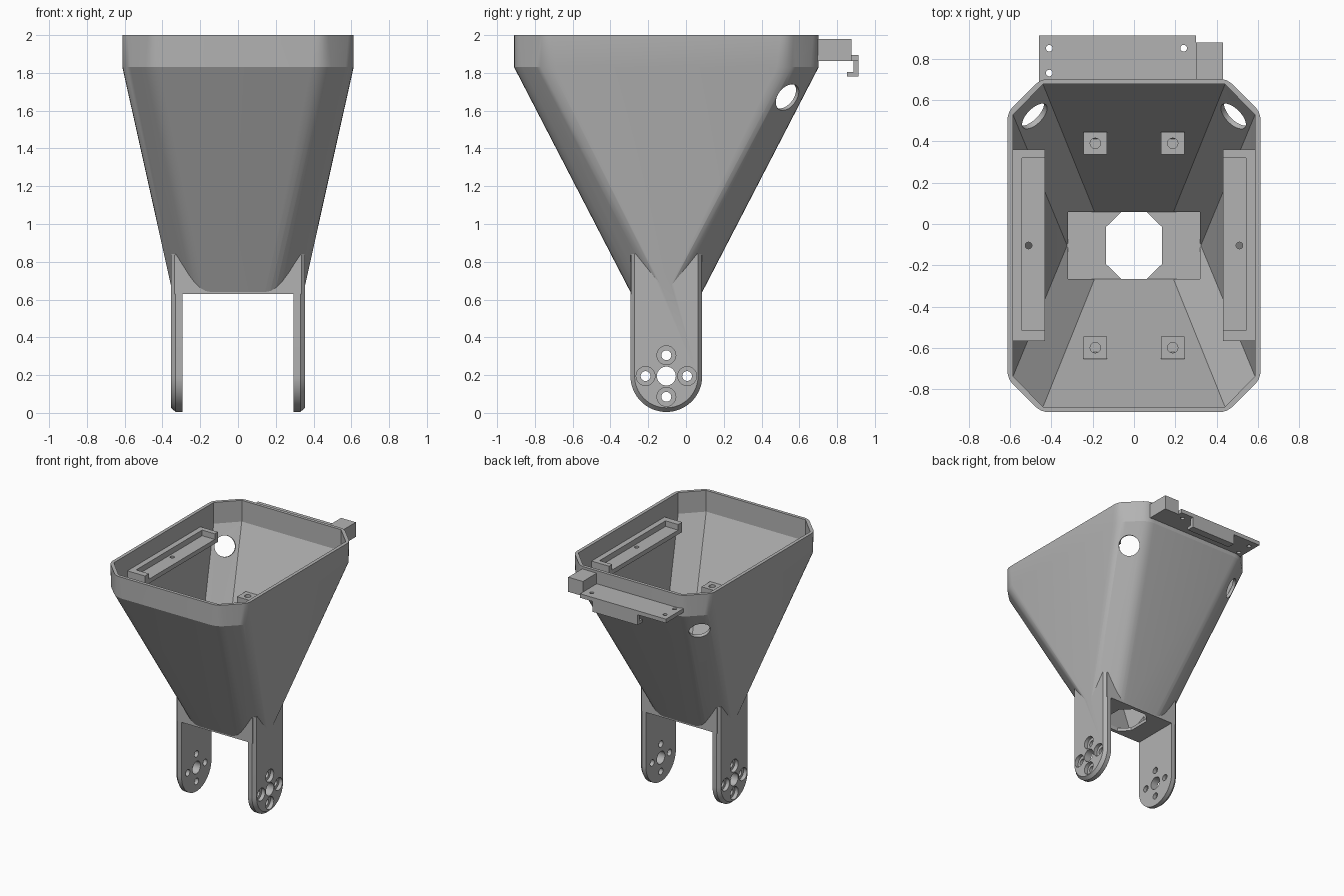
import bpy, bmesh, math
from mathutils import Vector

if "Cube" in bpy.data.objects:
    bpy.data.objects.remove(bpy.data.objects["Cube"])

GREY = (0.45, 0.45, 0.45, 1)
mat = bpy.data.materials.new("light grey")
mat.use_nodes = True
mat.diffuse_color = GREY
mat.node_tree.nodes["Principled BSDF"].inputs["Base Color"].default_value = GREY

CY = -0.104      # hopper centre in y
FLOOR, BEND, TOP = 0.63, 1.83, 2.0
LEG_HALF = 0.19


def solid(name, rings):
    """Closed solid lofted through rings of equal point count."""
    bm = bmesh.new()
    loops = [[bm.verts.new(p) for p in ring] for ring in rings]
    n = len(loops[0])
    for a, b in zip(loops, loops[1:]):
        for i in range(n):
            j = (i + 1) % n
            bm.faces.new((a[i], a[j], b[j], b[i]))
    bm.faces.new(loops[0][::-1])
    bm.faces.new(loops[-1])
    bmesh.ops.recalc_face_normals(bm, faces=bm.faces)
    mesh = bpy.data.meshes.new(name)
    bm.to_mesh(mesh)
    bm.free()
    mesh.materials.append(mat)
    ob = bpy.data.objects.new(name, mesh)
    bpy.context.collection.objects.link(ob)
    return ob


def box(name, x, y, z):
    corners = [(x[0], y[0]), (x[1], y[0]), (x[1], y[1]), (x[0], y[1])]
    return solid(name, [[(a, b, h) for a, b in corners] for h in z])


def side_prism(name, profile, x0, x1):
    """Extrude a (y, z) profile along x."""
    return solid(name, [[(x, y, z) for y, z in profile] for x in (x0, x1)])


def rod(centre, axis, radius, length, sides=32):
    axis = Vector(axis).normalized()
    u = axis.orthogonal().normalized()
    v = axis.cross(u)
    angles = [2 * math.pi * i / sides for i in range(sides)]
    return solid("cutter", [[Vector(centre) + axis * d + radius * (u * math.cos(t) + v * math.sin(t))
                             for t in angles] for d in (-length / 2, length / 2)])


def combine(target, other, operation="DIFFERENCE"):
    mod = target.modifiers.new("join", "BOOLEAN")
    mod.operation, mod.solver, mod.object = operation, "EXACT", other
    bpy.context.view_layer.objects.active = target
    bpy.ops.object.modifier_apply(modifier=mod.name)
    bpy.data.objects.remove(other)


def octagon(hx, hy, fx, fy, z, radius=0, steps=4):
    """Half sizes hx, hy; flats reach fx and fy; corners optionally rounded."""
    quarter = [(hx, fy), (fx, hy)]
    pts = quarter + [(-x, y) for x, y in quarter[::-1]]
    pts += [(-x, -y) for x, y in pts]
    pts = [Vector((x, y + CY, z)) for x, y in pts]
    if not radius:
        return pts
    ring = []
    for i, p in enumerate(pts):
        ends = []
        for q in (pts[i - 1], pts[(i + 1) % len(pts)]):
            d = q - p
            ends.append(p + d.normalized() * min(radius, 0.4 * d.length))
        for k in range(steps + 1):
            t = k / steps
            ring.append(ends[0] * (1 - t) ** 2 + p * 2 * t * (1 - t) + ends[1] * t * t)
    return ring


# Hopper shell: tapered body, base block and two legs joined together
hopper = solid("hopper", [octagon(0.345, 0.185, 0.2, 0.005, FLOOR, 0.06),
                          octagon(0.612, 0.806, 0.45, 0.645, BEND, 0.06),
                          octagon(0.612, 0.806, 0.45, 0.645, TOP, 0.04)])
combine(hopper, box("base", (-0.335, 0.335), (CY - LEG_HALF, CY + LEG_HALF), (FLOOR, 0.835)), "UNION")


def leg_outline(x, inset):
    r = LEG_HALF - inset
    arc = [(CY + r * math.cos(t), LEG_HALF + 0.005 + r * math.sin(t))
           for t in [math.pi * (1 + i / 32) for i in range(33)]]
    return [(x, y, z) for y, z in arc + [(CY + r, 0.84), (CY - r, 0.84)]]


for s in (-1, 1):
    leg = solid("leg", [leg_outline(s * 0.295, 0), leg_outline(s * 0.33, 0), leg_outline(s * 0.355, 0.022)])
    combine(hopper, leg, "UNION")

# Hollow interior, floor pocket and floor opening
combine(hopper, solid("cutter", [octagon(0.325, 0.16, 0.19, 0.004, 0.655),
                                 octagon(0.585, 0.78, 0.44, 0.632, BEND),
                                 octagon(0.585, 0.78, 0.44, 0.632, TOP + 0.1)]))
combine(hopper, box("cutter", (-0.32, 0.32), (CY - 0.163, CY + 0.163), (0.655, 0.87)))
combine(hopper, solid("cutter", [octagon(0.135, 0.162, 0.062, 0.09, z) for z in (0.6, 0.7)]))

for s in (-1, 1):
    # Cable holes through the rear corners
    combine(hopper, rod((s * 0.49, 0.53, 1.675), (s * 0.68, 0.63, -0.38), 0.078, 0.3))
    # Leg pivot hole with four counterbored screw holes
    hub = Vector((s * 0.325, CY, LEG_HALF + 0.005))
    combine(hopper, rod(hub, (1, 0, 0), 0.05, 0.2))
    for dy, dz in ((1, 0), (-1, 0), (0, 1), (0, -1)):
        spot = hub + Vector((0, dy, dz)) * 0.11
        combine(hopper, rod(spot, (1, 0, 0), 0.026, 0.2))
        combine(hopper, rod(spot + Vector((s * 0.05, 0, 0)), (1, 0, 0), 0.05, 0.1))

# Inner side rails with an open recess and a screw hole
for s, side in ((-1, "right"), (1, "left")):
    rail = box(side + "_rail", sorted((s * 0.43, s * 0.595)), (-0.565, 0.36), (1.79, 1.87))
    combine(rail, box("cutter", sorted((s * 0.4, s * 0.542)), (-0.515, 0.32), (1.825, 1.9)))
    combine(rail, rod((s * 0.51, CY, 1.8), (0, 0, 1), 0.016, 0.2))

    # Screw bosses on the sloping front and rear walls
    for f, end in ((-1, "front"), (1, "rear")):
        profile = [(CY + f * y, z) for y, z in ((0.44, 1.41), (0.55, 1.41), (0.55, 1.36), (0.44, 1.14))]
        boss = side_prism(f"{side}_{end}_boss", profile, s * 0.187 - 0.057, s * 0.187 + 0.057)
        combine(boss, rod((s * 0.187, CY + f * 0.494, 1.41), (0, 0, 1), 0.025, 0.16))

# Rear bracket: plate, hooked tab and end block
plate = box("bracket_plate", (-0.46, 0.3), (0.69, 0.912), (1.863, 1.895))
for x, y in ((-0.41, 0.85), (-0.41, 0.73), (0.24, 0.85)):
    combine(plate, rod((x, y, 1.88), (0, 0, 1), 0.016, 0.2))
hook = [(0.887, 1.87), (0.912, 1.87), (0.912, 1.78), (0.852, 1.78), (0.852, 1.805), (0.887, 1.805)]
side_prism("bracket_tab", hook, -0.21, 0.19)
box("bracket_block", (0.3, 0.43), (0.69, 0.877), (1.863, 1.98))

# Smooth only the rounded corners and holes
bpy.ops.object.select_all(action="DESELECT")
hopper.select_set(True)
bpy.context.view_layer.objects.active = hopper
bpy.ops.object.shade_smooth_by_angle(angle=math.radians(25))
